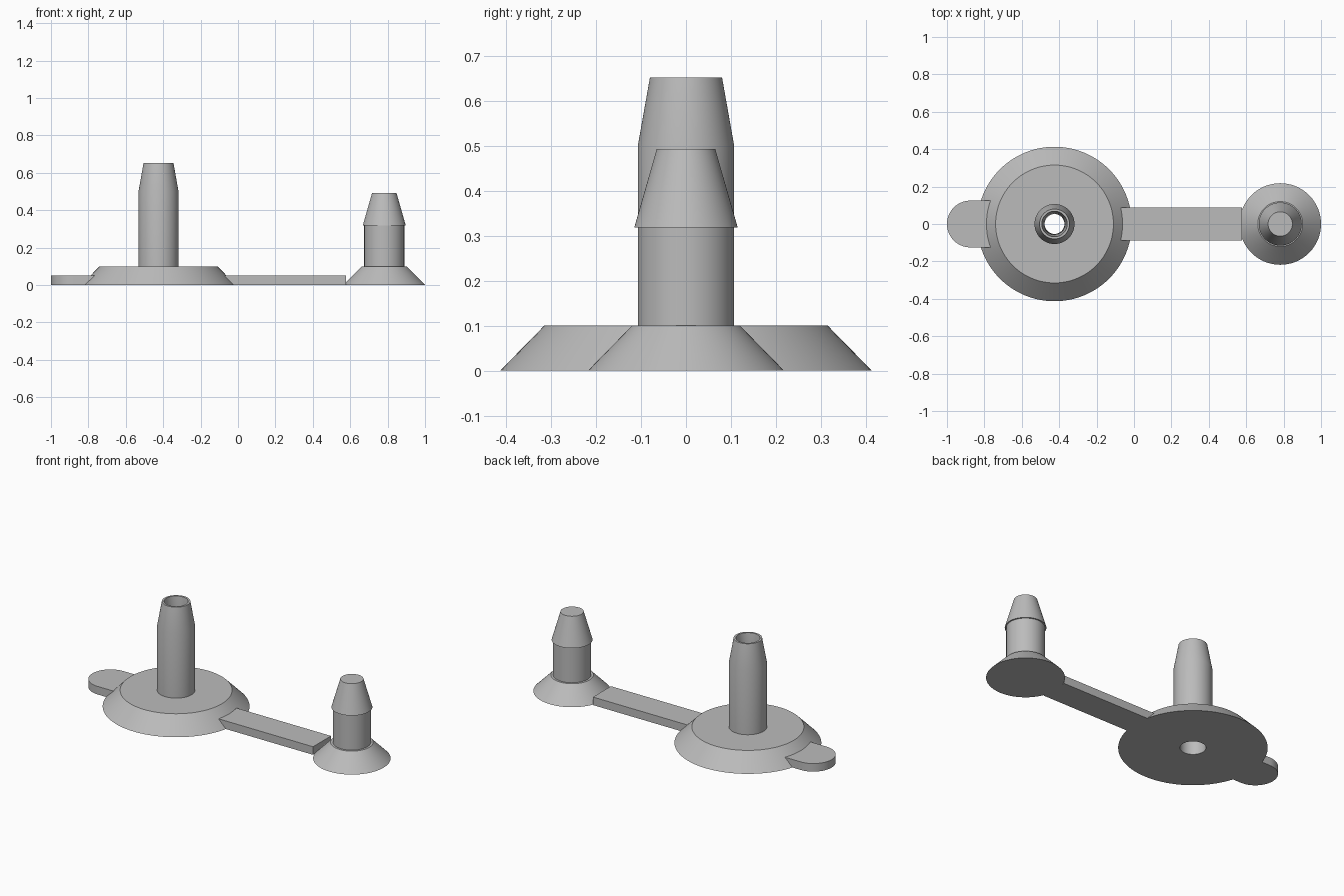
import bpy, bmesh, math

cube = bpy.data.objects.get("Cube")
if cube:
    bpy.data.objects.remove(cube, do_unlink=True)

grey = bpy.data.materials.new("plain_grey")
grey.use_nodes = True
grey.diffuse_color = (0.5, 0.5, 0.5, 1)
grey.node_tree.nodes["Principled BSDF"].inputs["Base Color"].default_value = (0.5, 0.5, 0.5, 1)

SIDES = 96
BASE_X, PLUG_X = -0.425, 0.782
BAND_HEIGHT = 0.05


def finish(name, bm, x=0):
    bmesh.ops.remove_doubles(bm, verts=bm.verts, dist=1e-5)
    bmesh.ops.recalc_face_normals(bm, faces=bm.faces)
    mesh = bpy.data.meshes.new(name)
    bm.to_mesh(mesh)
    bm.free()
    mesh.materials.append(grey)
    obj = bpy.data.objects.new(name, mesh)
    obj.location.x = x
    bpy.context.collection.objects.link(obj)
    bpy.ops.object.select_all(action='DESELECT')
    obj.select_set(True)
    bpy.context.view_layer.objects.active = obj
    bpy.ops.object.shade_smooth_by_angle(angle=math.radians(20))


def lathe(name, profile, x):
    """Spin a (radius, height) profile about the vertical axis."""
    bm = bmesh.new()
    verts = [bm.verts.new((r, 0, z)) for r, z in profile]
    edges = [bm.edges.new(pair) for pair in zip(verts, verts[1:])]
    bmesh.ops.spin(bm, geom=verts + edges, cent=(0, 0, 0), axis=(0, 0, 1),
                   angle=math.tau, steps=SIDES, use_merge=True)
    finish(name, bm, x)


def slab(name, outline):
    """Extrude a flat outline up from the ground."""
    bm = bmesh.new()
    face = bm.faces.new([bm.verts.new((x, y, 0)) for x, y in outline])
    top = bmesh.ops.extrude_face_region(bm, geom=[face], use_keep_orig=True)
    for v in top["geom"]:
        if isinstance(v, bmesh.types.BMVert):
            v.co.z = BAND_HEIGHT
    finish(name, bm)


# Flanged tube with an open bore running right through
lathe("flanged_tube", [
    (0.072, 0), (0.413, 0), (0.315, 0.1), (0.107, 0.1), (0.107, 0.5),
    (0.08, 0.652), (0.068, 0.652), (0.053, 0.5), (0.072, 0.4), (0.072, 0)], BASE_X)

# Solid barbed plug on a small flange
lathe("barbed_plug", [
    (0, 0), (0.218, 0), (0.12, 0.1), (0.107, 0.1), (0.107, 0.318),
    (0.115, 0.318), (0.065, 0.493), (0, 0.493)], PLUG_X)

# Strap joining the two flanges
slab("strap", [(-0.07, -0.088), (0.577, -0.088), (0.577, 0.088), (-0.07, 0.088)])

# Pull tab with a rounded end
R = 0.125
arc = [math.pi / 2 + math.pi * i / 32 for i in range(33)]
slab("pull_tab", [(-0.765, -R), (-0.765, R)]
     + [(R - 1 + R * math.cos(a), R * math.sin(a)) for a in arc])
